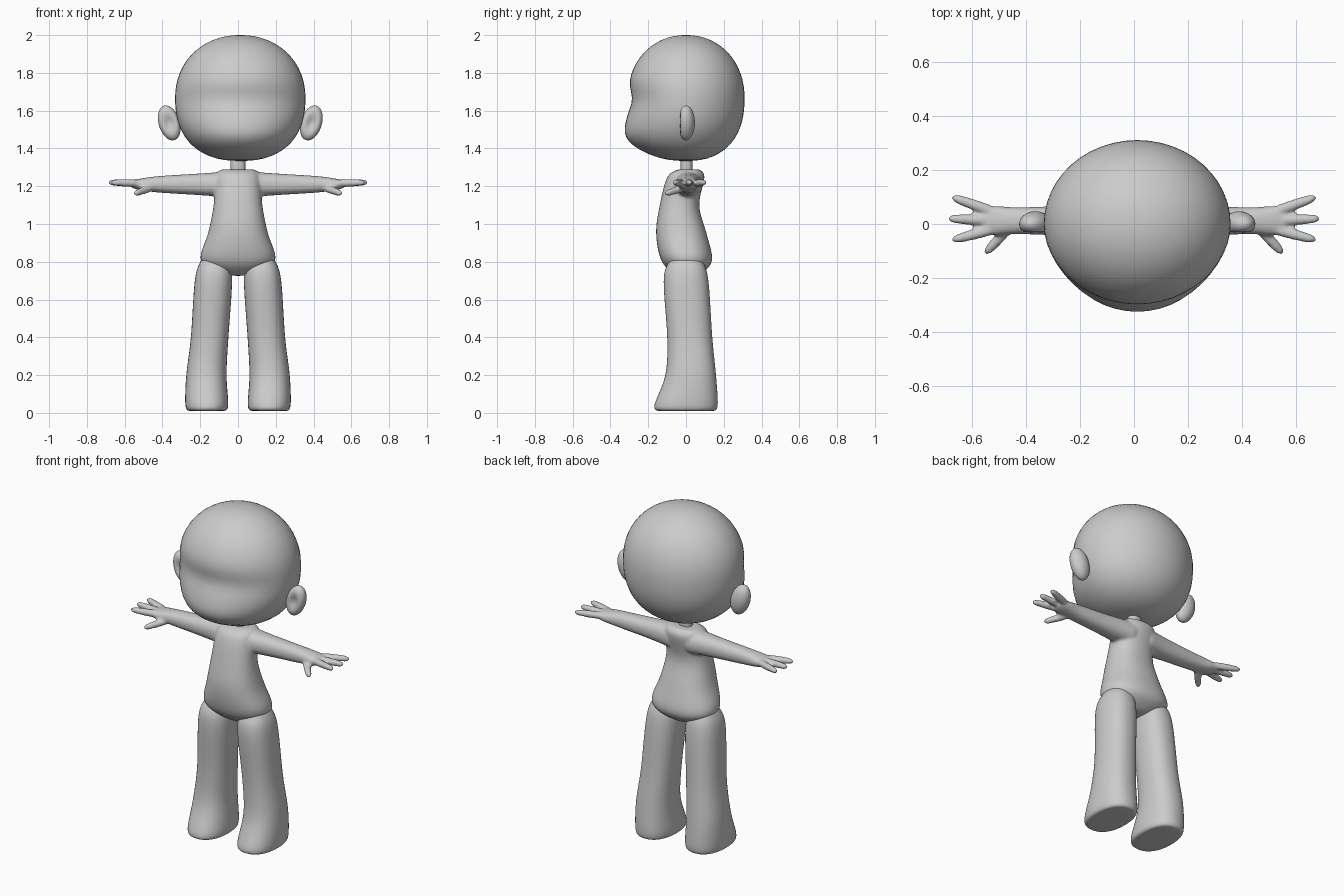
import bpy, bmesh, math
from mathutils import Vector

if "Cube" in bpy.data.objects:
    bpy.data.objects.remove(bpy.data.objects["Cube"])

GREY = (0.6, 0.6, 0.6, 1)
clay = bpy.data.materials.new("clay_grey")
clay.use_nodes = True
clay.diffuse_color = GREY
clay.node_tree.nodes["Principled BSDF"].inputs["Base Color"].default_value = GREY

SIDES = ((1, "left"), (-1, "right"))
HEAD_X = 0.012


def smooth_rows(rows, steps=4):
    """Flowing in-between rows through a few key rows."""
    keys = [Vector(row) for row in rows]
    last = len(keys) - 1
    result = []
    for i in range(last):
        start, end = keys[i], keys[i + 1]
        pull_start = (end - keys[max(i - 1, 0)]) / 2
        pull_end = (keys[min(i + 2, last)] - start) / 2
        for k in range(steps):
            t = k / steps
            ease = t * t * (3 - 2 * t)
            result.append(start.lerp(end, ease)
                          + pull_start * t * (1 - t) ** 2
                          - pull_end * t * t * (1 - t))
    return result + [keys[last]]


def signed_power(value, power):
    return math.copysign(abs(value) ** power, value)


def ring(centre, u, v, sides=24, squareness=2.3):
    """Rounded loop around centre, spanned by the half-axes u and v."""
    loop = []
    for i in range(sides):
        angle = math.tau * i / sides
        loop.append(Vector(centre)
                    + Vector(u) * signed_power(math.cos(angle), 2 / squareness)
                    + Vector(v) * signed_power(math.sin(angle), 2 / squareness))
    return loop


def loft(bm, rings):
    """Closed skin through a row of loops."""
    loops = [[bm.verts.new(point) for point in loop] for loop in rings]
    count = len(loops[0])
    for lower, upper in zip(loops, loops[1:]):
        for i in range(count):
            j = (i + 1) % count
            bm.faces.new((lower[i], lower[j], upper[j], upper[i]))
    bm.faces.new(reversed(loops[0]))
    bm.faces.new(loops[-1])


def level_ring(z, left, right, front, back):
    """Horizontal loop filling the given extents."""
    return ring(((left + right) / 2, (back - front) / 2, z),
                ((right - left) / 2, 0, 0), (0, (front + back) / 2, 0))


def finger(bm, start, end, radius=0.021):
    """Slightly tapered rod with a rounded tip."""
    start, end = Vector(start), Vector(end)
    direction = (end - start).normalized()
    across = direction.cross(Vector((0, 0, 1))).normalized()
    over = across.cross(direction)
    rings = []
    for t in (0, 0.5, 0.85, 0.95, 1):
        r = radius * math.sqrt(1.05 - t ** 8)
        rings.append(ring(start.lerp(end, t), across * r, over * r, sides=12, squareness=2))
    loft(bm, rings)


def finish(bm, name, subdivide=True, voxel=None):
    """Turn the mesh into a smooth grey object, optionally fused into one skin."""
    bmesh.ops.recalc_face_normals(bm, faces=bm.faces)
    mesh = bpy.data.meshes.new(name)
    bm.to_mesh(mesh)
    bm.free()
    mesh.materials.append(clay)
    mesh.shade_smooth()
    part = bpy.data.objects.new(name, mesh)
    bpy.context.collection.objects.link(part)
    if subdivide:
        part.modifiers.new("Subdivide", 'SUBSURF').levels = 1
    if voxel:
        blend = part.modifiers.new("Blend", 'REMESH')
        blend.mode = 'VOXEL'
        blend.voxel_size = voxel
        blend.use_smooth_shade = True
        part.modifiers.new("Soften", 'SMOOTH').iterations = 6


def bump(distance, width):
    return math.exp(-(distance / width) ** 2)


# Head: boxy-bottomed ball with a brow dip and full cheeks
bm = bmesh.new()
bmesh.ops.create_uvsphere(bm, u_segments=48, v_segments=32, radius=1)
for vert in bm.verts:
    x, y, z = vert.co
    flat = math.hypot(x, y)
    squareness = 2.1 if z > 0 else 2.35
    spread = max(0, 1 - abs(z) ** squareness) ** (1 / squareness)
    if flat > 0:
        x, y = x / flat * spread, y / flat * spread
    height = 1.667 + z / 3
    relief = 0.07 * bump(height - 1.43, 0.11) - 0.025 * bump(height - 1.66, 0.07)
    vert.co = (HEAD_X + 0.345 * x, 0.31 * y + relief * min(y, 0), height)
finish(bm, "head", subdivide=False)

# Ears: leaning ovals with a shallow hollow on the front
for side, label in SIDES:
    bm = bmesh.new()
    bmesh.ops.create_uvsphere(bm, u_segments=32, v_segments=20, radius=1)
    lean = math.radians(17)
    for vert in bm.verts:
        x, y, z = vert.co
        hollow = 0.03 * bump(math.hypot(x, z), 0.5) if y < 0 else 0
        across, up = 0.056 * x, 0.095 * z
        vert.co = (HEAD_X + side * (0.376 + across * math.cos(lean) + up * math.sin(lean)),
                   0.047 * y + hollow,
                   1.535 + up * math.cos(lean) - across * math.sin(lean))
    finish(bm, label + "_ear", subdivide=False)

# Neck: short post
bm = bmesh.new()
loft(bm, [level_ring(z, -0.04, 0.04, 0.03, 0.035) for z in (1.2, 1.3, 1.4)])
finish(bm, "neck")

# Torso, arms and hands fused into one skin
torso = [  # height, half width, front, back
    (0.725, 0.06, 0.05, 0.06), (0.8, 0.2, 0.13, 0.14), (0.95, 0.16, 0.16, 0.11),
    (1.1, 0.13, 0.14, 0.07), (1.25, 0.12, 0.1, 0.1), (1.29, 0.09, 0.04, 0.07)]
arm = [  # distance out, half depth, half height
    (0.04, 0.08, 0.07), (0.2, 0.06, 0.058), (0.42, 0.05, 0.044),
    (0.52, 0.055, 0.03), (0.56, 0.04, 0.02)]
bm = bmesh.new()
loft(bm, [level_ring(z, -half, half, front, back)
          for z, half, front, back in smooth_rows(torso)])
for side, label in SIDES:
    loft(bm, [ring((side * out, 0.012, 1.21), (0, depth, 0), (0, 0, height))
              for out, depth, height in smooth_rows(arm)])
    for fan in (-1, 0, 1):
        finger(bm, (side * 0.5, 0.012 + 0.027 * fan, 1.215),
               (side * (0.69 - 0.015 * abs(fan)), 0.02 + 0.08 * fan, 1.22))
    finger(bm, (side * 0.45, 0, 1.195), (side * 0.55, -0.11, 1.16))
finish(bm, "torso_and_arms", voxel=0.008)

# Legs: flared towards flat soles, toes pushed forward
leg = [  # height, inner, outer, front, back
    (0.01, 0.07, 0.26, 0.15, 0.15), (0.04, 0.05, 0.28, 0.17, 0.17),
    (0.2, 0.06, 0.275, 0.11, 0.16), (0.4, 0.05, 0.25, 0.1, 0.14),
    (0.7, 0.03, 0.23, 0.12, 0.12), (0.8, 0.05, 0.2, 0.09, 0.09),
    (0.85, 0.1, 0.16, 0.04, 0.04)]
for side, label in SIDES:
    bm = bmesh.new()
    loft(bm, [level_ring(z, side * inner, side * outer, front, back)
              for z, inner, outer, front, back in smooth_rows(leg)])
    finish(bm, label + "_leg")
